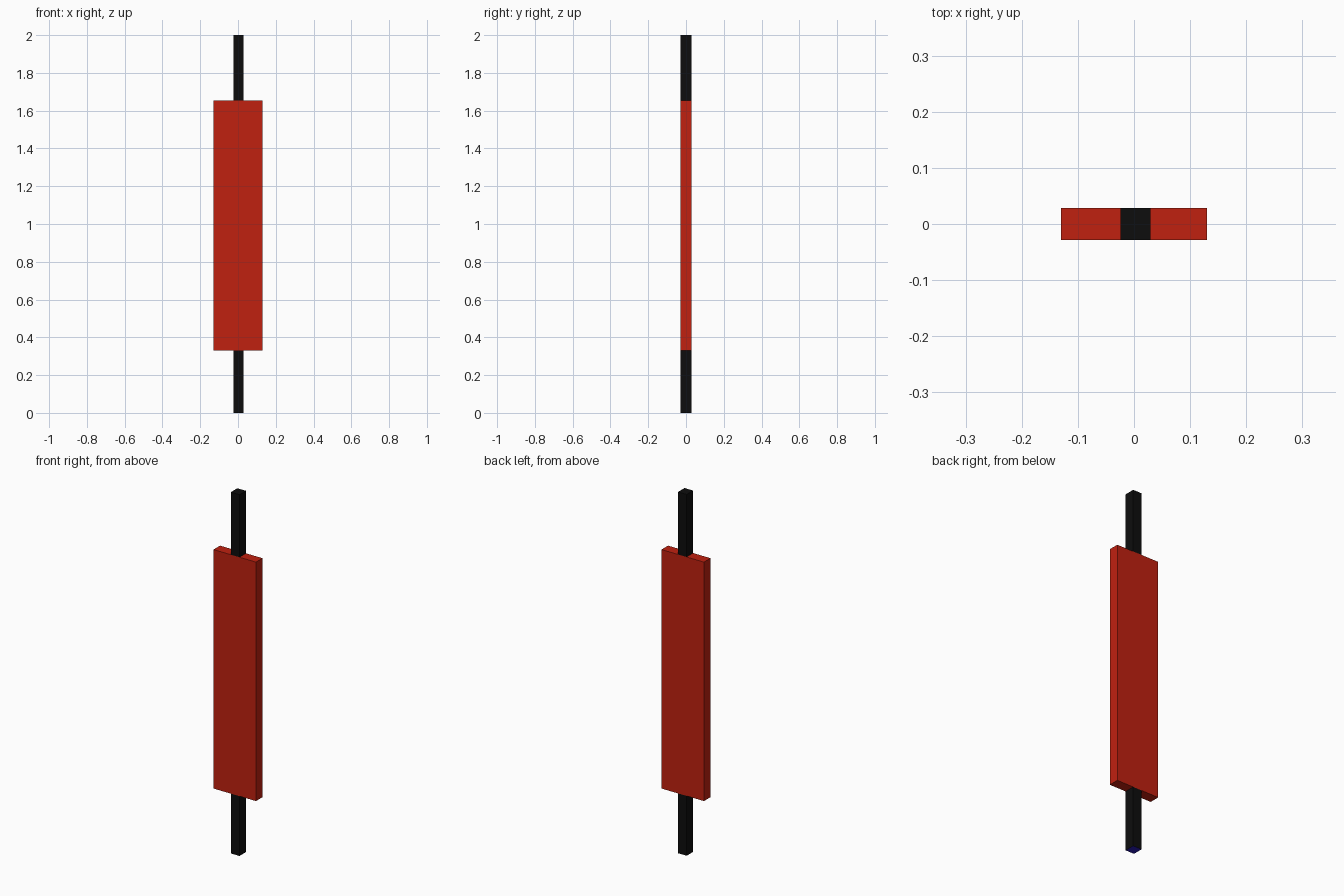
import bpy

if "Cube" in bpy.data.objects:
    bpy.data.objects.remove(bpy.data.objects["Cube"])


def material(name, rgb):
    m = bpy.data.materials.new(name)
    m.diffuse_color = (*rgb, 1.0)
    m.use_nodes = True
    m.node_tree.nodes["Principled BSDF"].inputs["Base Color"].default_value = m.diffuse_color
    return m


red = material("red", (0.53, 0.015, 0.005))
black = material("black", (0.004, 0.004, 0.004))
blue = material("dark blue", (0.02, 0.01, 0.5))


def box(name, x0, x1, y0, y1, z0, z1, mat):
    bpy.ops.mesh.primitive_cube_add(size=1)
    ob = bpy.context.object
    ob.name = name
    lo, hi = (x0, y0, z0), (x1, y1, z1)
    for v in ob.data.vertices:
        v.co = [lo[i] if v.co[i] < 0 else hi[i] for i in range(3)]
    ob.data.materials.append(mat)
    return ob


Y0, Y1 = -0.0285, 0.0285      # common thickness
PX0, PX1 = -0.024, 0.029      # post width, slightly off centre
Z_LOW, Z_HIGH = 0.331, 1.654  # panel ends

# Flat red panel
box("panel", -0.13, 0.13, Y0, Y1, Z_LOW, Z_HIGH, red)

# Black posts above and below the panel
box("upper_post", PX0, PX1, Y0, Y1, Z_HIGH, 2.0, black)
lower = box("lower_post", PX0, PX1, Y0, Y1, 0.0, Z_LOW, black)

# Blue underside of the lower post
lower.data.materials.append(blue)
for p in lower.data.polygons:
    if p.center.z < 0.001:
        p.material_index = 1
